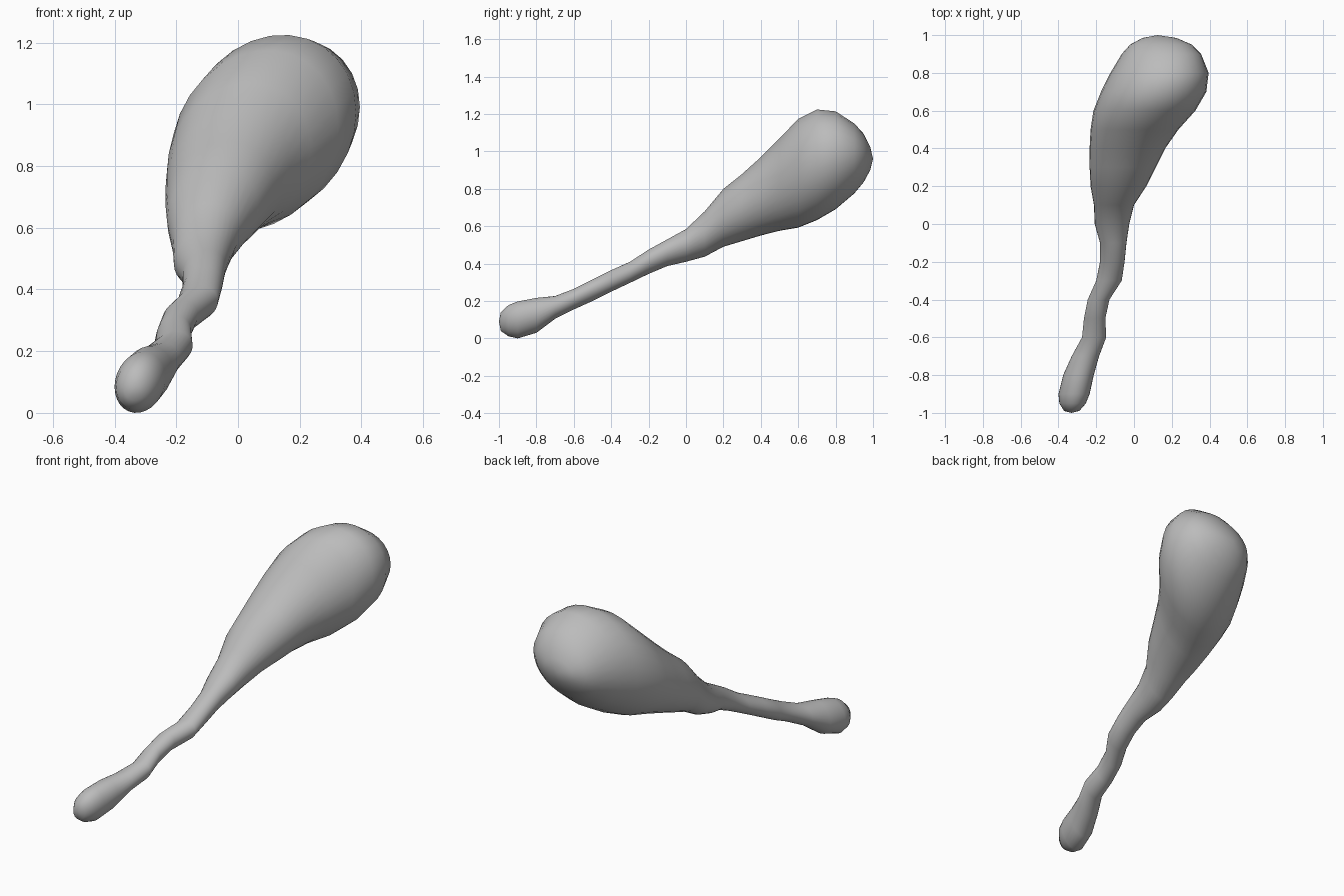
import bpy, bmesh, math

# Cross-sections along the club: y, x min, x max, z min, z max
SECTIONS = [
    (-0.99, -0.37, -0.29, 0.04, 0.14), (-0.95, -0.395, -0.255, 0.012, 0.178),
    (-0.90, -0.40, -0.235, 0.0, 0.198), (-0.80, -0.375, -0.213, 0.03, 0.217),
    (-0.70, -0.33, -0.185, 0.105, 0.227), (-0.60, -0.275, -0.147, 0.155, 0.265),
    (-0.50, -0.265, -0.152, 0.20, 0.315), (-0.40, -0.245, -0.13, 0.25, 0.365),
    (-0.30, -0.20, -0.065, 0.297, 0.41), (-0.20, -0.18, -0.05, 0.345, 0.475),
    (-0.10, -0.18, -0.04, 0.387, 0.53), (0.0, -0.208, -0.025, 0.41, 0.585),
    (0.10, -0.212, 0.0, 0.437, 0.68), (0.20, -0.23, 0.065, 0.49, 0.80),
    (0.30, -0.235, 0.115, 0.52, 0.88), (0.40, -0.235, 0.165, 0.55, 0.97),
    (0.50, -0.23, 0.235, 0.575, 1.07), (0.60, -0.215, 0.325, 0.592, 1.175),
    (0.70, -0.175, 0.383, 0.632, 1.225), (0.80, -0.125, 0.395, 0.69, 1.215),
    (0.90, -0.065, 0.355, 0.775, 1.15), (0.95, -0.02, 0.305, 0.835, 1.095),
    (0.985, 0.045, 0.225, 0.90, 1.025),
]
SIDES = 28
LEAN = 0.15  # skews each oval along the club's slant


def ring(bm, section):
    y, x0, x1, z0, z1 = section
    verts = []
    for i in range(SIDES):
        t = 2 * math.pi * i / SIDES
        verts.append(bm.verts.new(((x0 + x1) / 2 + (x1 - x0) / 2 * math.cos(t), y,
                                   (z0 + z1) / 2 + (z1 - z0) / 2 * math.sin(t + LEAN))))
    return verts


# Club body: one skin lofted through the sections, closed by a pole at each end
bm = bmesh.new()
rings = [ring(bm, s) for s in SECTIONS]
for a, b in zip(rings, rings[1:]):
    for i in range(SIDES):
        j = (i + 1) % SIDES
        bm.faces.new((a[i], a[j], b[j], b[i]))
for loop, tip in ((rings[0], (-0.33, -1.0, 0.09)), (rings[-1], (0.125, 1.0, 0.96))):
    pole = bm.verts.new(tip)
    for i in range(SIDES):
        bm.faces.new((loop[i], loop[(i + 1) % SIDES], pole))
bmesh.ops.recalc_face_normals(bm, faces=bm.faces)
for f in bm.faces:
    f.smooth = True
mesh = bpy.data.meshes.new("club")
bm.to_mesh(mesh)
bm.free()

club = bpy.data.objects.new("club", mesh)
bpy.context.collection.objects.link(club)

grey = bpy.data.materials.new("light grey")
grey.diffuse_color = (0.5, 0.5, 0.5, 1)
mesh.materials.append(grey)
